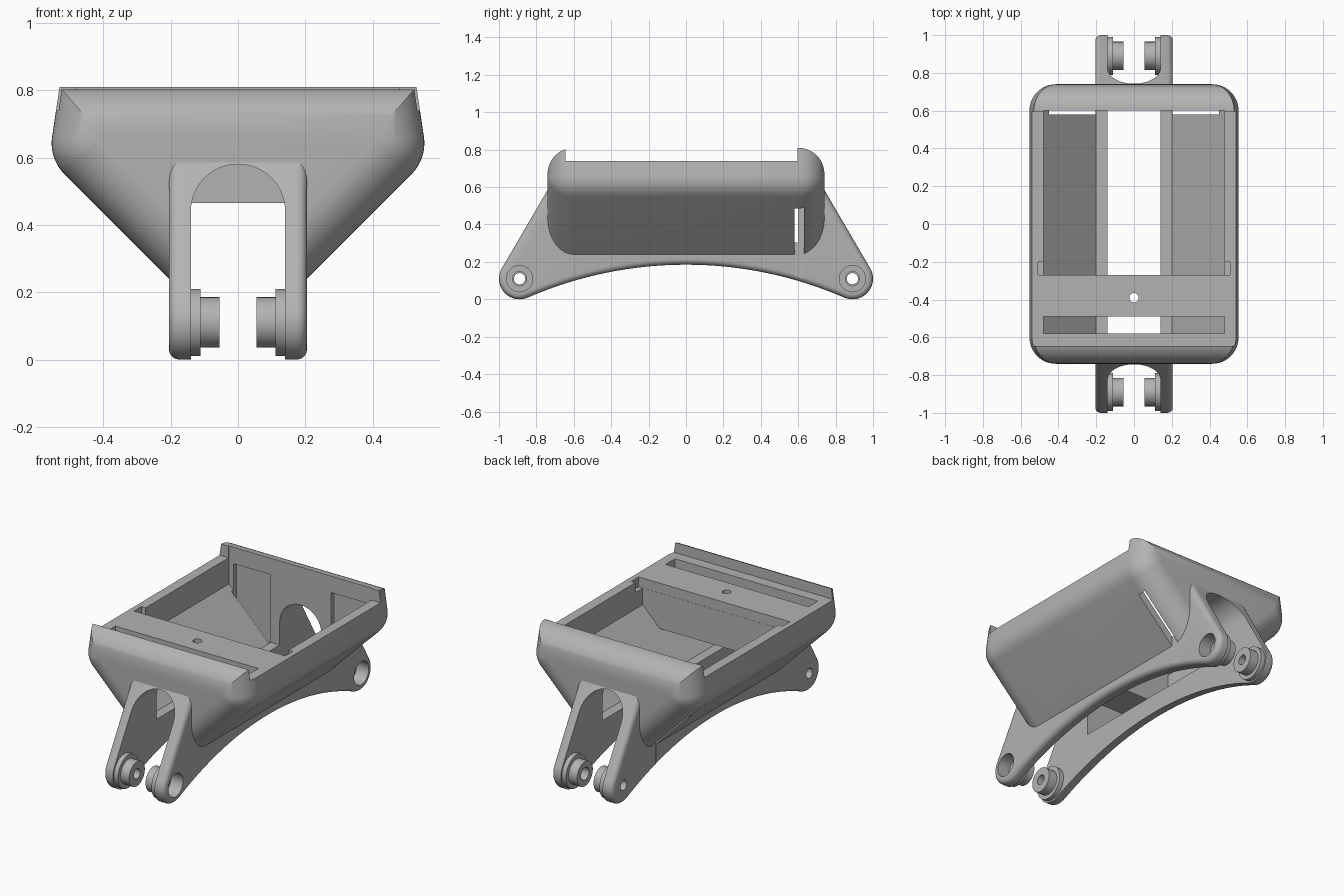
import bpy, bmesh
from math import sin, cos, pi, radians, sqrt
from mathutils import Matrix

if "Cube" in bpy.data.objects:
    bpy.data.objects.remove(bpy.data.objects["Cube"])

grey = bpy.data.materials.new("matte_grey")
grey.use_nodes = True
grey.diffuse_color = (0.45, 0.45, 0.45, 1)
grey.node_tree.nodes["Principled BSDF"].inputs["Base Color"].default_value = grey.diffuse_color


def finish(name, bm):
    bmesh.ops.recalc_face_normals(bm, faces=bm.faces)
    mesh = bpy.data.meshes.new(name)
    bm.to_mesh(mesh)
    bm.free()
    mesh.materials.append(grey)
    obj = bpy.data.objects.new(name, mesh)
    bpy.context.collection.objects.link(obj)
    return obj


def prism(name, pts, axis, a, b, bevel=0):
    """Extrude a 2D outline along x (points are y, z) or y (points are x, z)."""
    bm = bmesh.new()
    put = (lambda p, t: (t, *p)) if axis == "x" else (lambda p, t: (p[0], t, p[1]))
    ends = [[bm.verts.new(put(p, t)) for p in pts] for t in (a, b)]
    caps = [bm.faces.new(ring) for ring in ends]
    n = len(pts)
    for i in range(n):
        j = (i + 1) % n
        bm.faces.new((ends[0][i], ends[0][j], ends[1][j], ends[1][i]))
    bmesh.ops.recalc_face_normals(bm, faces=bm.faces)
    if bevel:
        rim = [e for f in caps for e in f.edges]
        bmesh.ops.bevel(bm, geom=rim, offset=bevel, segments=5, profile=0.5, affect="EDGES")
    return finish(name, bm)


def box(name, x0, x1, y0, y1, z0, z1):
    return prism(name, [(x0, z0), (x1, z0), (x1, z1), (x0, z1)], "y", y0, y1)


def rod(name, r, x0, x1, y, z):
    bm = bmesh.new()
    m = Matrix.Translation(((x0 + x1) / 2, y, z)) @ Matrix.Rotation(pi / 2, 4, "Y")
    bmesh.ops.create_cone(bm, cap_ends=True, segments=48, radius1=r, radius2=r,
                          depth=abs(x1 - x0), matrix=m)
    return finish(name, bm)


def combine(body, tool, op):
    tool.hide_render = True
    mod = body.modifiers.new(op, "BOOLEAN")
    mod.operation, mod.solver, mod.object = op, "EXACT", tool
    bpy.context.view_layer.objects.active = body
    bpy.ops.object.modifier_apply(modifier=mod.name)
    bpy.data.objects.remove(tool)


def arc(cx, cz, r, a0, a1, n):
    angles = [radians(a0 + (a1 - a0) * i / n) for i in range(n + 1)]
    return [(cx + r * cos(a), cz + r * sin(a)) for a in angles]


# Hull: V-shaped section, with the ends rounded by shrinking the section
TILT, FILLET = 8.5, 0.14
s = sqrt(0.5)
ct, st = cos(radians(TILT)), sin(radians(TILT))


def section(d):
    slope = s * (0.2 - 0.235) - d
    wall = ct * 0.53 + st * 0.81 - d
    bottom, top = 0.235 + d, 0.81 - d
    r = max(0.13 - d, 0.004)
    # Centre of the rounding where slope and wall meet
    cz = (wall - r - ct * (slope - r) / s) / (ct + st)
    cx = (slope - r) / s + cz
    half = [(bottom + slope / s, bottom)] + arc(cx, cz, r, -45, TILT, 10)
    half.append(((wall - st * top) / ct, top))
    return half + [(-x, z) for x, z in reversed(half)]


steps = [radians(90 * i / 12) for i in range(13)]
stations = [(-0.6 - FILLET * sin(a), FILLET * (1 - cos(a))) for a in reversed(steps)]
stations += [(-y, d) for y, d in reversed(stations)]
bm = bmesh.new()
rings = [[bm.verts.new((x, y, z)) for x, z in section(d)] for y, d in stations]
for p, q in zip(rings, rings[1:]):
    for i in range(len(p)):
        j = (i + 1) % len(p)
        bm.faces.new((p[i], p[j], q[j], q[i]))
bm.faces.new(rings[0])
bm.faces.new(rings[-1])
body = finish("battery_tray", bm)

# Arms: arched side profile with a round eye at each end
EYE_Y, EYE_Z, EYE_R, ARCH_R = 0.89, 0.11, 0.11, 2.123
eye = arc(EYE_Y, EYE_Z, EYE_R, 30.3, -113.5, 20)
arch = arc(0, 0.185 - ARCH_R, ARCH_R, 66.5, 113.5, 32)[1:-1]
side = [(0.7, 0.653)] + eye
outline = side + arch + [(-y, z) for y, z in reversed(side)]
combine(body, prism("arms", outline, "x", -0.205, 0.205, bevel=0.03), "UNION")

# Hollow inside, leaving a bridge across the tray
LEDGE, BRIDGE = 0.3, 0.465
low = [(0.2, LEDGE), (0.2 + BRIDGE - LEDGE, BRIDGE)]
full = [(0.2, LEDGE), (0.48, 0.58), (0.48, 0.95)]


def mirrored(half):
    return half + [(-x, z) for x, z in reversed(half)]


cuts = [
    prism("slot_cut", mirrored(full), "y", -0.58, -0.49),
    prism("bay_cut", mirrored(full), "y", -0.27, 0.6),
    prism("under_bridge_cut", mirrored(low), "y", -0.52, -0.25),
    box("rim_cut", -1, 1, -0.645, 0.595, 0.74, 1),
    box("notch_cut", -0.508, 0.508, -0.271, -0.2, 0.68, 0.97),
    box("floor_cut", -0.14, 0.14, -0.59, 0.61, -0.1, 0.4),
]
# Strap recesses that break through the sloping sides near the back
for sx in (-1, 1):
    xs = sorted((sx * 0.203, sx * 0.45))
    cuts.append(box("strap_cut", *xs, 0.58, 0.63, 0.1, 0.71))
# Round-topped openings at both ends
opening = [(0.14, -0.1)] + arc(0, 0.44, 0.14, 0, 180, 32) + [(-0.14, -0.1)]
for sy in (-1, 1):
    cuts.append(prism("opening_cut", opening, "y", *sorted((sy * 0.57, sy * 1.2))))
for c in cuts:
    combine(body, c, "DIFFERENCE")

# Screw hole in the bridge
hole = rod("screw_cut", 0.025, -0.5, 0.5, 0, 0)
hole.data.transform(Matrix.Translation((0, -0.39, 0.6)) @ Matrix.Rotation(pi / 2, 4, "Y"))
combine(body, hole, "DIFFERENCE")

# Stepped bosses facing inwards, then the bolt holes
for sy in (-1, 1):
    y = sy * EYE_Y
    for sx in (-1, 1):
        combine(body, rod("boss_flange", 0.1, sx * 0.112, sx * 0.15, y, EYE_Z), "UNION")
        combine(body, rod("boss_spigot", 0.075, sx * 0.055, sx * 0.13, y, EYE_Z), "UNION")
    combine(body, rod("bolt_cut", 0.03, -0.3, 0, y, EYE_Z), "DIFFERENCE")
    combine(body, rod("bolt_cut", 0.038, 0, 0.3, y, EYE_Z), "DIFFERENCE")
    combine(body, rod("bolt_head_cut", 0.07, 0.125, 0.3, y, EYE_Z), "DIFFERENCE")

bpy.ops.object.select_all(action="DESELECT")
body.select_set(True)
bpy.context.view_layer.objects.active = body
bpy.ops.object.shade_smooth_by_angle(angle=radians(25))
